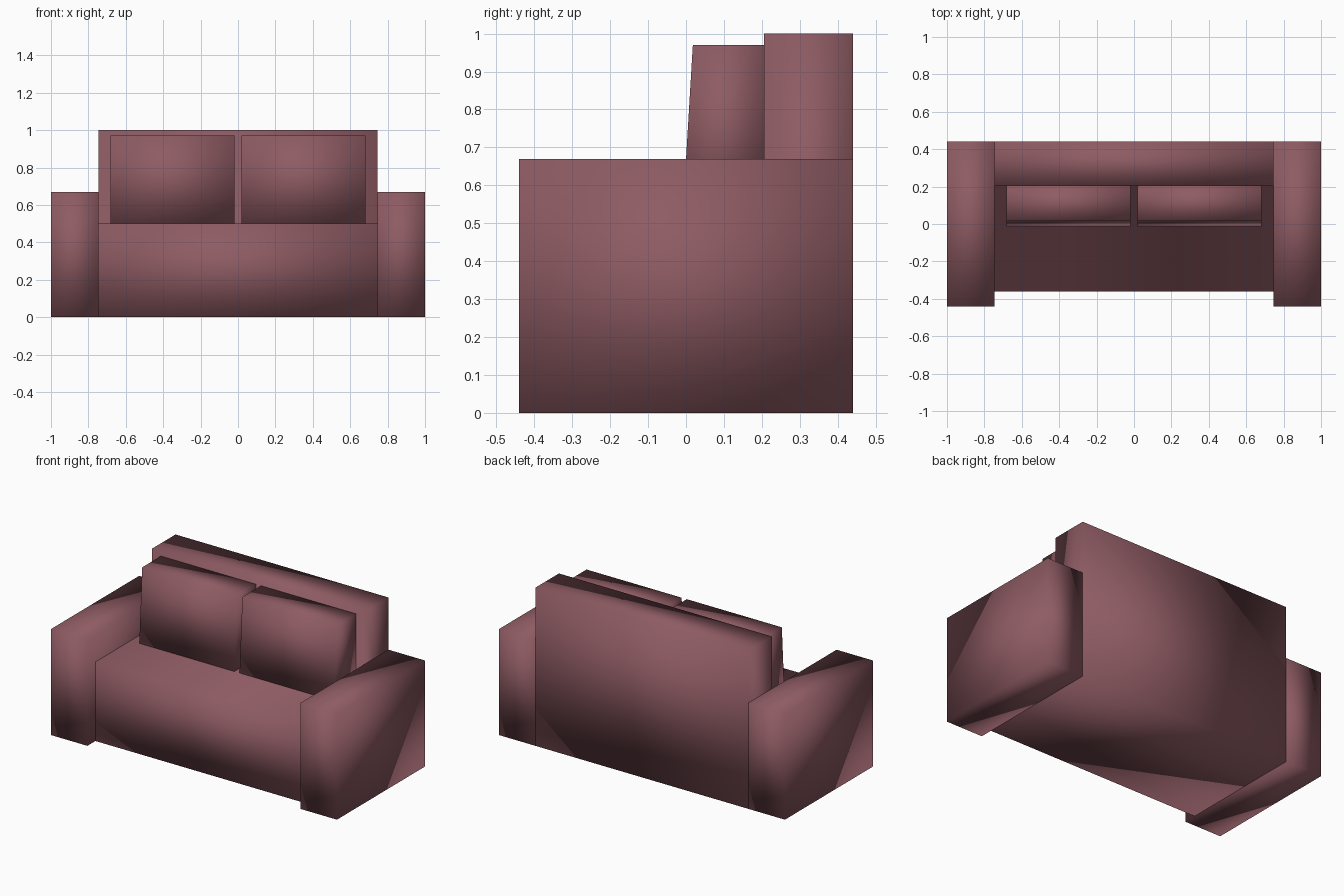
import bpy, bmesh

cube = bpy.data.objects.get("Cube")
if cube:
    bpy.data.objects.remove(cube, do_unlink=True)

# Single upholstery colour
fabric = bpy.data.materials.new("dusty_rose_fabric")
fabric.use_nodes = True
colour = (0.27, 0.105, 0.125, 1.0)
fabric.diffuse_color = colour
shader = fabric.node_tree.nodes["Principled BSDF"]
shader.inputs["Base Color"].default_value = colour
shader.inputs["Roughness"].default_value = 0.8


def extrude_profile(name, profile, x0, x1):
    """Extrude a closed (y, z) side profile from x0 to x1, softly shaded."""
    bm = bmesh.new()
    cap = bm.faces.new([bm.verts.new((x0, y, z)) for y, z in profile])
    grown = bmesh.ops.extrude_face_region(bm, geom=[cap], use_keep_orig=True)
    moved = [v for v in grown["geom"] if isinstance(v, bmesh.types.BMVert)]
    bmesh.ops.translate(bm, verts=moved, vec=(x1 - x0, 0, 0))
    bmesh.ops.recalc_face_normals(bm, faces=bm.faces)
    for face in bm.faces:
        face.smooth = True
    mesh = bpy.data.meshes.new(name)
    bm.to_mesh(mesh)
    bm.free()
    mesh.materials.append(fabric)
    obj = bpy.data.objects.new(name, mesh)
    bpy.context.collection.objects.link(obj)
    return obj


INNER, BACK, BACKREST, SEAT = 0.745, 0.44, 0.205, 0.5

# Seat and backrest share one L-shaped side profile
body = [(-0.36, 0), (BACK, 0), (BACK, 1), (BACKREST, 1), (BACKREST, SEAT), (-0.36, SEAT)]
extrude_profile("seat_and_backrest", body, -INNER, INNER)

# Block arms and leaning back cushions, one on each side
arm = [(-BACK, 0), (BACK, 0), (BACK, 0.67), (-BACK, 0.67)]
cushion = [(-0.01, SEAT), (BACKREST, SEAT), (BACKREST, 0.97), (0.018, 0.97)]
for side, sign in (("left", 1), ("right", -1)):
    extrude_profile(side + "_arm", arm, sign * INNER, sign)
    extrude_profile(side + "_back_cushion", cushion, sign * 0.018, sign * 0.683)
